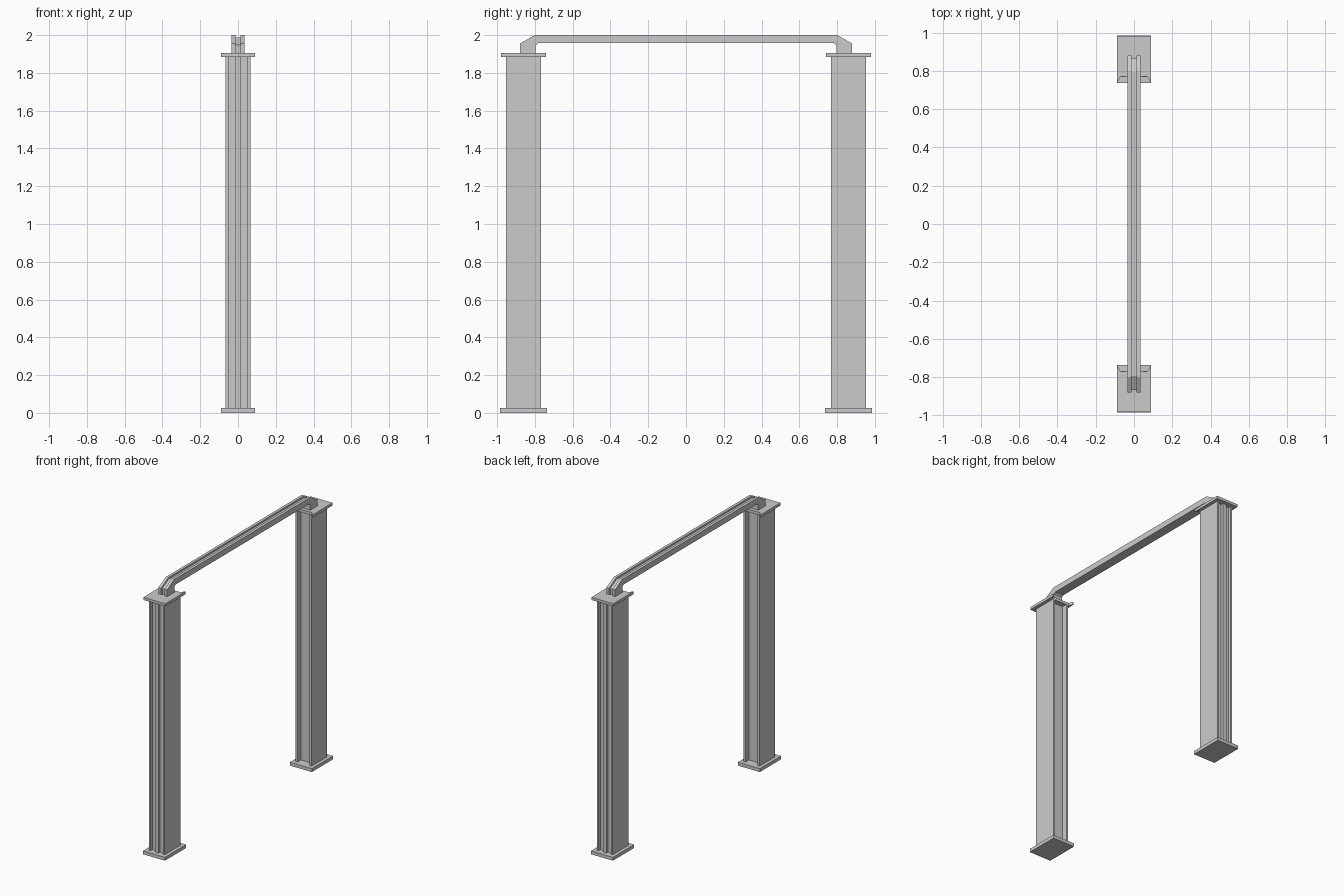
import bpy, bmesh

if "Cube" in bpy.data.objects:
    bpy.data.objects.remove(bpy.data.objects["Cube"])


def finish(name, bm):
    bmesh.ops.recalc_face_normals(bm, faces=bm.faces[:])
    mesh = bpy.data.meshes.new(name)
    bm.to_mesh(mesh)
    bm.free()
    obj = bpy.data.objects.new(name, mesh)
    bpy.context.collection.objects.link(obj)
    return obj


def loft(name, rings):
    """Bridge equal-length rings of points and cap both ends."""
    bm = bmesh.new()
    loops = [[bm.verts.new(p) for p in ring] for ring in rings]
    n = len(loops[0])
    for a, b in zip(loops, loops[1:]):
        for i in range(n):
            j = (i + 1) % n
            bm.faces.new((a[i], a[j], b[j], b[i]))
    caps = [bm.faces.new(loops[0]), bm.faces.new(loops[-1])]
    bmesh.ops.triangulate(bm, faces=caps)
    return finish(name, bm)


def symmetric(half):
    """Complete a half outline (x >= 0) by reflecting it in x."""
    return half + [(-x, y) for x, y in reversed(half)]


def prism(name, outline, z0, z1, side):
    return loft(name, [[(x, side * y, z) for x, y in outline] for z in (z0, z1)])


# Half outlines: foot, grooved post with inner channel, notched cap
foot = symmetric([(0.09, 0.737), (0.09, 0.985)])
post = symmetric([(0.05, 0.81), (0.05, 0.768), (0.065, 0.768), (0.065, 0.953),
                  (0.05, 0.953), (0.05, 0.933), (0.015, 0.933), (0.015, 0.953)])
cap = symmetric([(0.07, 0.772), (0.085, 0.742), (0.09, 0.742), (0.09, 0.98)])

for label, side in (("front", -1), ("back", 1)):
    prism(label + "_foot_plate", foot, 0.0, 0.025, side)
    prism(label + "_post", post, 0.025, 1.885, side)
    prism(label + "_cap_plate", cap, 1.885, 1.905, side)

# Crossbar: outer edge, groove floor and inner edge as (y, z) at each bend
stations = [((0.88, 1.905), (0.868, 1.905), (0.797, 1.905)),
            ((0.88, 1.955), (0.868, 1.948), (0.797, 1.945)),
            ((0.80, 2.0), (0.795, 1.988), (0.783, 1.957))]
stations += [tuple((-y, z) for y, z in s) for s in reversed(stations)]
W, G = 0.035, 0.014
rings = []
for o, r, i in stations:
    rings.append([(-W, *i), (-W, *o), (-G, *o), (-G, *r),
                  (G, *r), (G, *o), (W, *o), (W, *i)])
loft("crossbar", rings)
